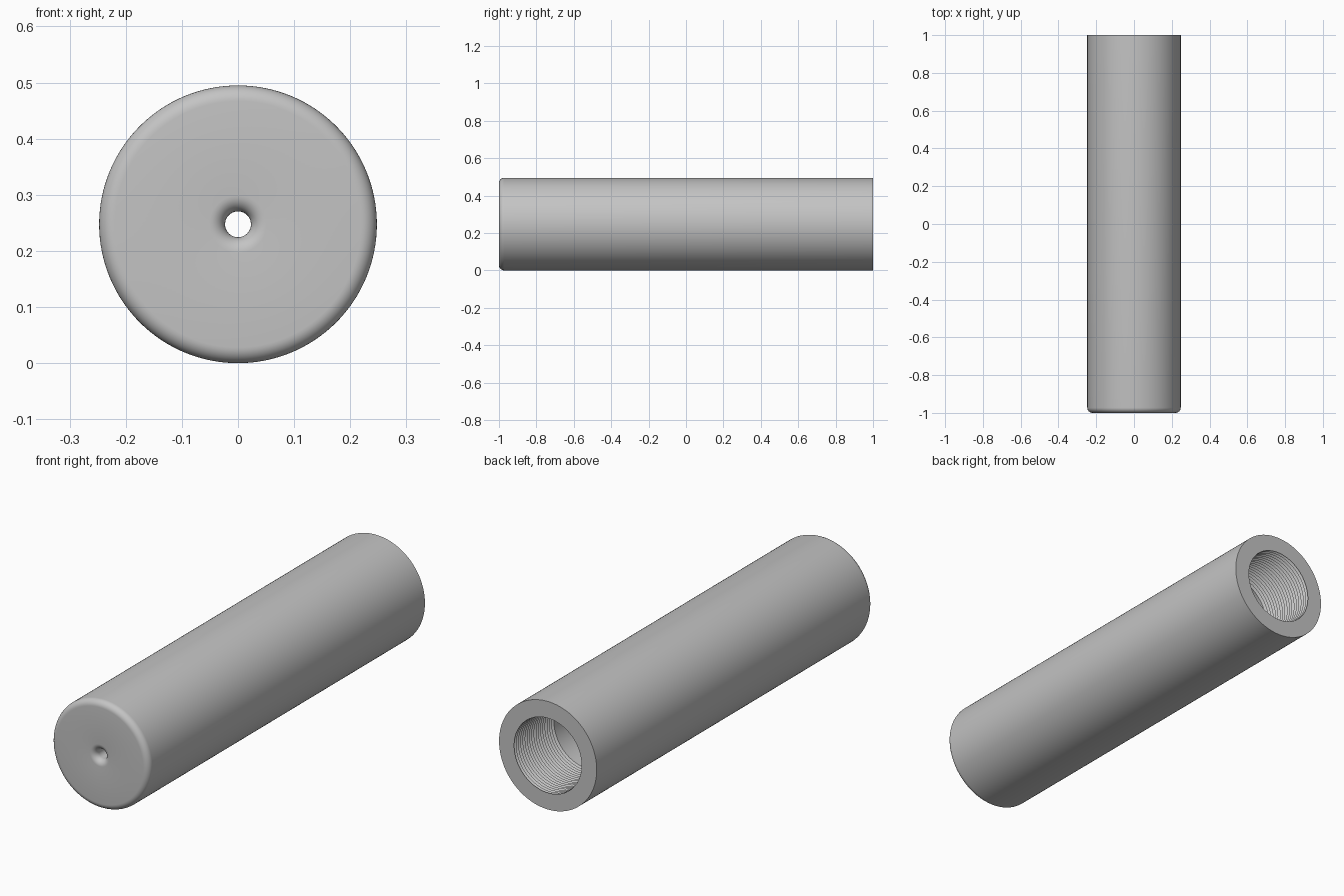
import bpy, bmesh
from math import pi, sin, cos, radians
from mathutils import Vector

cube = bpy.data.objects.get("Cube")
if cube:
    bpy.data.objects.remove(cube)

# Main dimensions
RADIUS = 0.2475      # outer radius, also the height of the axis
BORE = 0.171         # rear opening and chamber
HOLE = 0.023         # small front hole
FILLET = 0.028       # rounding on the front edges
WALL = 0.1           # front wall thickness
PITCH, THREADS, DEPTH = 0.016, 18, 0.01
SEGMENTS = 128


def arc(r, y, start, end, steps=8):
    """Fillet points (radius, y) around a centre, angles in degrees."""
    angles = [radians(start + (end - start) * i / steps) for i in range(steps + 1)]
    return [(r + FILLET * cos(a), y + FILLET * sin(a)) for a in angles]


def lathe(name, profile, material):
    """Revolve a closed (radius, y) outline about the lengthwise axis."""
    bm = bmesh.new()
    verts = [bm.verts.new((r, y, 0)) for r, y in profile]
    edges = [bm.edges.new((v, verts[(i + 1) % len(verts)])) for i, v in enumerate(verts)]
    bmesh.ops.spin(bm, geom=verts + edges, cent=(0, 0, 0), axis=(0, 1, 0),
                   angle=2 * pi, steps=SEGMENTS, use_duplicate=False)
    bmesh.ops.remove_doubles(bm, verts=bm.verts, dist=0.0001)
    bmesh.ops.translate(bm, verts=bm.verts, vec=Vector((0, 0, RADIUS)))
    bmesh.ops.recalc_face_normals(bm, faces=bm.faces)
    mesh = bpy.data.meshes.new(name)
    bm.to_mesh(mesh)
    bm.free()
    mesh.materials.append(material)
    obj = bpy.data.objects.new(name, mesh)
    bpy.context.collection.objects.link(obj)
    bpy.ops.object.select_all(action="DESELECT")
    obj.select_set(True)
    bpy.context.view_layer.objects.active = obj
    bpy.ops.object.shade_smooth_by_angle(angle=radians(30))
    return obj


# Single grey finish
grey = bpy.data.materials.new("plain_grey")
grey.use_nodes = True
colour = (0.55, 0.55, 0.55, 1)
grey.diffuse_color = colour
grey.node_tree.nodes["Principled BSDF"].inputs["Base Color"].default_value = colour

# Outside: rear rim, long wall, rounded front edge, flared front hole
profile = [(RADIUS, 1)]
profile += arc(RADIUS - FILLET, FILLET - 1, 0, -90)
profile += arc(HOLE + FILLET, FILLET - 1, -90, -180)

# Inside: front wall, smooth chamber, threaded rear socket
profile += [(HOLE, WALL - 1), (BORE, WALL - 1)]
socket_start = 1 - PITCH * THREADS
for i in range(THREADS):
    y = socket_start + i * PITCH
    profile += [(BORE, y), (BORE + DEPTH, y + PITCH / 2)]
profile.append((BORE, 1))

lathe("threaded_tube", profile, grey)
